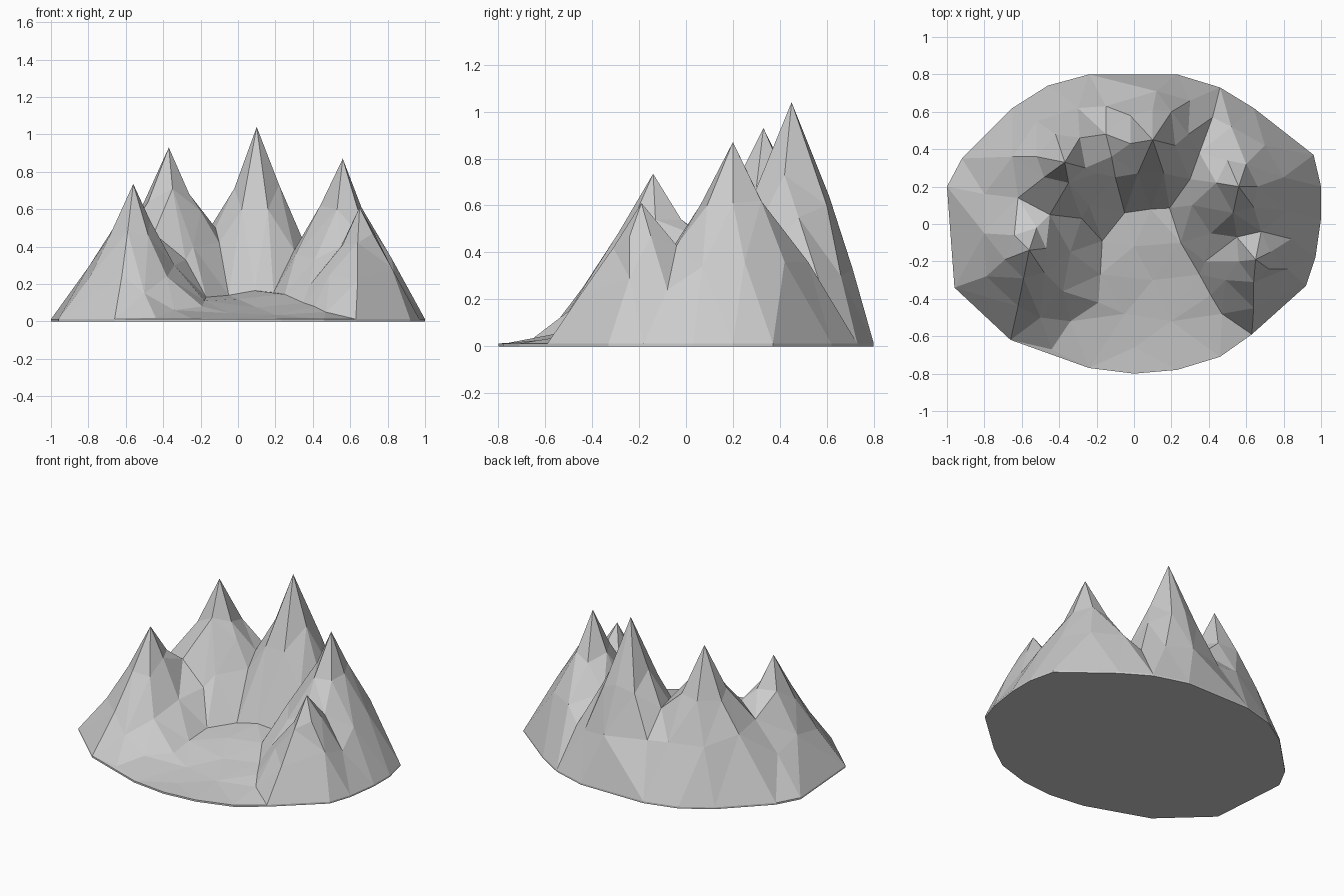
import bpy, bmesh
from mathutils import Vector
from mathutils.geometry import delaunay_2d_cdt

RIM = 0.012  # thickness of the base edge

# Ground outline, counter-clockwise from the right
outline = [(1, .03), (1, .2), (.96, .37), (.64, .62), (.46, .73), (.23, .8), (-.24, .8),
           (-.46, .74), (-.65, .62), (-.92, .35), (-1, .2), (-.96, -.34), (-.66, -.62),
           (-.24, -.77), (0, -.8), (.23, -.78), (.46, -.71), (.63, -.59), (.92, -.33), (.97, -.18)]

# Foot of the mountains around the valley, left front to right front
foot = [(-.44, -.67, .02), (-.34, -.52, .06), (-.19, -.42, .08), (-.18, -.27, .11),
        (-.17, -.09, .13), (-.05, .06, .14), (.09, .08, .165), (.19, .085, .155),
        (.25, -.1, .145), (.35, -.27, .1), (.41, -.38, .08), (.47, -.48, .05)]

valley_floor = [(0, -.12, .12), (.1, -.3, .075), (-.05, -.48, .045), (.2, -.52, .035), (0, -.66, .02)]

# Each mountain: its peak first, then the shoulders around it
rear_peak = [(.1, .45, 1.04), (-.02, .43, .71), (.02, .27, .6), (.16, .27, .6), (.22, .42, .73),
             (.29, .48, .55), (.2, .6, .6), (.1, .61, .64), (-.02, .58, .6), (.12, .71, .33), (.3, .66, .3)]
left_rear_peak = [(-.37, .33, .93), (-.26, .3, .68), (-.35, .22, .71), (-.48, .25, .64),
                  (-.52, .36, .6), (-.42, .48, .62), (-.29, .46, .63), (-.2, .27, .59),
                  (-.24, .1, .4), (-.65, .36, .41), (-.52, .55, .36), (-.3, .62, .36)]
right_rear_peak = [(.56, .2, .87), (.44, .22, .62), (.53, .06, .6), (.66, .2, .61), (.64, .09, .6),
                   (.6, .32, .62), (.5, .34, .58), (.41, -.05, .33), (.31, .1, .36), (.8, .25, .36),
                   (.52, .52, .36), (.7, .42, .36), (.82, .07, .34)]
left_front_peak = [(-.56, -.14, .735), (-.47, -.13, .54), (-.52, -.02, .54), (-.64, -.06, .54),
                   (-.69, -.19, .45), (-.59, -.29, .48), (-.48, -.26, .46), (-.34, -.15, .3),
                   (-.38, -.36, .24), (-.62, -.44, .25), (-.8, -.05, .29), (-.5, -.5, .15), (-.79, -.28, .24)]
right_front_peak = [(.65, -.19, .61), (.56, -.2, .41), (.72, -.24, .47), (.64, -.31, .42), (.73, -.15, .47),
                    (.49, -.3, .25), (.64, -.45, .22), (.82, -.24, .29), (.38, -.2, .19)]

# Saddles and gullies between the mountains
gullies = [(-.12, .36, .5), (-.1, .25, .42), (-.15, .48, .5), (-.15, .63, .34), (.35, .38, .43),
           (.3, .24, .38), (.42, .57, .27), (-.45, .05, .47), (-.28, .03, .33), (-.62, .14, .42),
           (-.8, .16, .24), (.55, -.07, .4), (.68, -.04, .43), (.84, -.08, .24)]

points = [(x, y, RIM) for x, y in outline]
start = len(points)
points += foot
# Keep the valley edge and the rim as real edges
edges = [(i, i + 1) for i in range(start, len(points) - 1)]
for part in (valley_floor, rear_peak, left_rear_peak, right_rear_peak,
             left_front_peak, right_front_peak, gullies):
    points += part

flat, _, faces, origin, _, _ = delaunay_2d_cdt([Vector(p[:2]) for p in points], edges, [], 0, 1e-5)


def height(co, ids):
    if ids:
        return points[ids[0]][2]
    return min(points, key=lambda p: (Vector(p[:2]) - co).length)[2]


# Faceted terrain surface
bm = bmesh.new()
verts = [bm.verts.new((co.x, co.y, height(co, ids))) for co, ids in zip(flat, origin)]
for f in faces:
    bm.faces.new([verts[i] for i in f])

# Thin side wall and flat underside
border = [e for e in bm.edges if e.is_boundary]
new = bmesh.ops.extrude_edge_only(bm, edges=border)["geom"]
for v in new:
    if isinstance(v, bmesh.types.BMVert):
        v.co.z = 0
bmesh.ops.holes_fill(bm, edges=[e for e in bm.edges if e.is_boundary], sides=0)
bmesh.ops.recalc_face_normals(bm, faces=bm.faces[:])

mesh = bpy.data.meshes.new("mountain_range")
bm.to_mesh(mesh)
bm.free()
bpy.context.collection.objects.link(bpy.data.objects.new("mountain_range", mesh))
